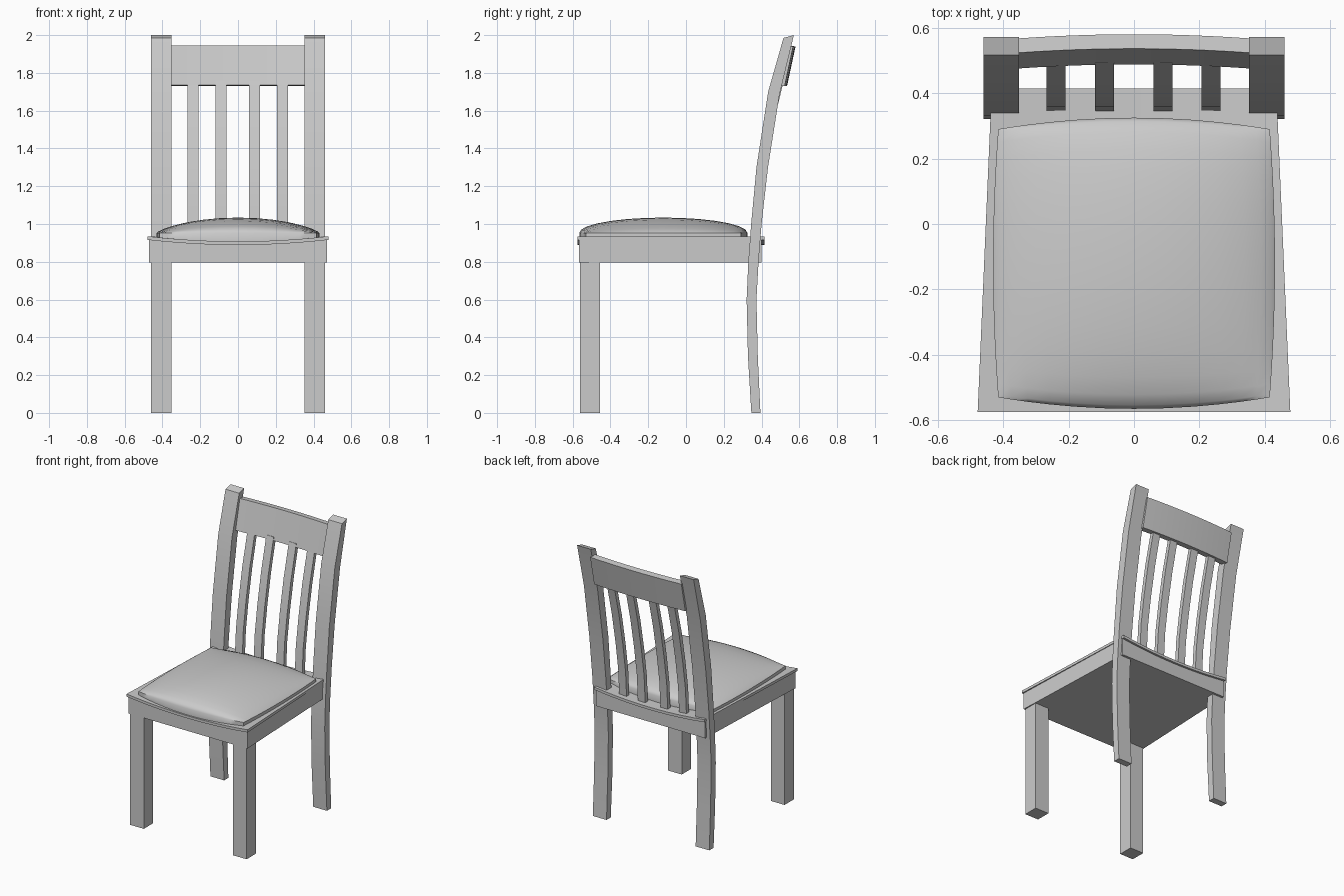
import bpy, bmesh, math

if "Cube" in bpy.data.objects:
    bpy.data.objects.remove(bpy.data.objects["Cube"])


def finish(name, bm, angle=30):
    bmesh.ops.recalc_face_normals(bm, faces=bm.faces)
    me = bpy.data.meshes.new(name)
    bm.to_mesh(me)
    bm.free()
    me.shade_smooth()
    me.set_sharp_from_angle(angle=math.radians(angle))
    ob = bpy.data.objects.new(name, me)
    bpy.context.collection.objects.link(ob)
    return ob


def loft(name, rings):
    """Skin a list of equal-length point rings and cap both ends."""
    bm = bmesh.new()
    vs = [[bm.verts.new(p) for p in ring] for ring in rings]
    n = len(vs[0])
    for a, b in zip(vs, vs[1:]):
        for i in range(n):
            bm.faces.new((a[i], a[(i + 1) % n], b[(i + 1) % n], b[i]))
    bm.faces.new(vs[0])
    bm.faces.new(vs[-1])
    return finish(name, bm)


def upright(name, x0, x1, path):
    """Rectangular bar following (y front, z front, y back, z back) stations."""
    return loft(name, [[(x0, f, zf), (x1, f, zf), (x1, b, zb), (x0, b, zb)]
                       for f, zf, b, zb in path])


def dish(t):
    return -0.027 * (1 - t * t)


STEPS = [i / 6 - 1 for i in range(13)]


def seat_layer(name, xf, xb, yf, yb, top, bottom, flat_bottom):
    """Tapered board whose top is hollowed from side to side."""
    rings = []
    for t in STEPS:
        zt = top + dish(t)
        zb = bottom if flat_bottom else bottom + dish(t)
        rings.append([(t * xf, yf, zb), (t * xb, yb, zb),
                      (t * xb, yb, zt), (t * xf, yf, zt)])
    return loft(name, rings)


# Front legs and curved back posts
post = [(.346, 0, .394, 0), (.328, .3, .380, .3), (.321, .6, .373, .6),
        (.330, .8, .384, .8), (.345, 1.0, .400, 1.0), (.373, 1.3, .434, 1.3),
        (.435, 1.7, .494, 1.68), (.516, 1.985, .571, 2.0)]
leg = [(-.56, 0, -.455, 0), (-.56, .81, -.455, .81)]
for side, s in (("left", -1), ("right", 1)):
    upright("front_leg_" + side, s * .352, s * .46, leg)
    upright("back_post_" + side, s * .352, s * .46, post)

# Seat frame and thin seat board
seat_layer("seat_frame", .470, .432, -.566, .400, .917, .795, True)
seat_layer("seat_board", .478, .435, -.575, .415, .935, .916, False)

# Back slats
slat = [(.345, .89, .375, .89), (.358, 1.1, .388, 1.1), (.388, 1.3, .418, 1.3),
        (.430, 1.52, .460, 1.52), (.490, 1.76, .518, 1.76)]
for i, x in enumerate((-.238, -.09, .088, .235)):
    upright(f"back_slat_{i + 1}", x - .029, x + .029, slat)

# Bowed top rail
rail = []
for t in STEPS:
    bow = .013 * (1 - t * t)
    rail.append([(t * .36, y + bow, z) for y, z in
                 ((.475, 1.735), (.522, 1.73), (.567, 1.94), (.523, 1.945))])
loft("top_rail", rail)

# Domed cushion
N = 14
bm = bmesh.new()
bmesh.ops.create_grid(bm, x_segments=N, y_segments=N, size=1)
for v in bm.verts:
    u, w = (math.sin(c * math.pi / 2) for c in v.co.xy)
    du, dw = max(0, 1 - u * u), max(0, 1 - w * w)
    v.co = (u * (.415 + .016 * dw), -.12 + w * (.41 + .035 * du),
            .953 + .081 * du ** .75 * dw ** .5)
rim = [e for e in bm.edges if e.is_boundary]
skirt = bmesh.ops.extrude_edge_only(bm, edges=rim)["geom"]
for v in skirt:
    if isinstance(v, bmesh.types.BMVert):
        v.co.z = .932 + dish(v.co.x / .46)
bmesh.ops.holes_fill(bm, edges=[e for e in bm.edges if e.is_boundary], sides=0)
finish("cushion", bm, 50)
